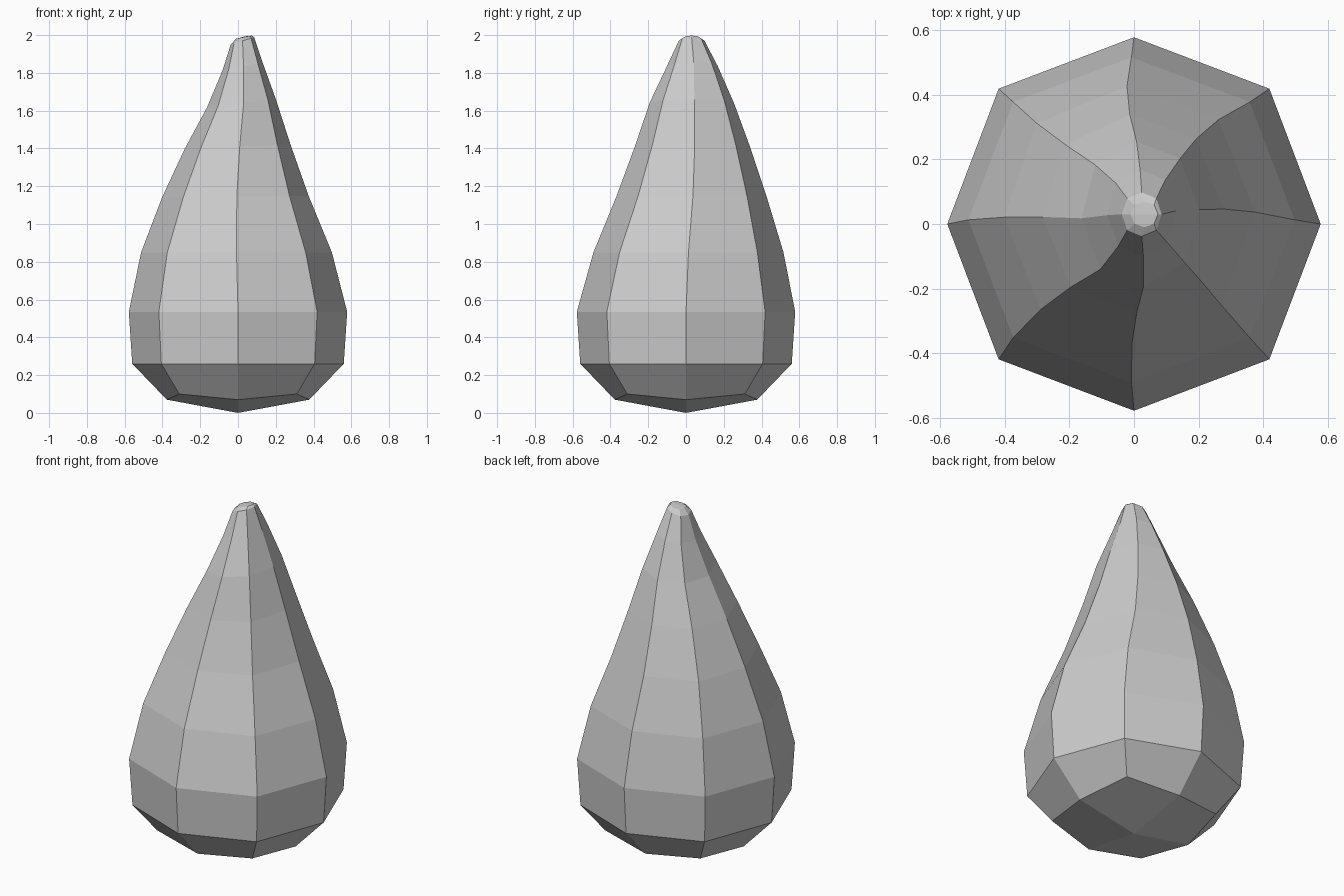
import bpy, bmesh
from math import cos, sin, pi

if "Cube" in bpy.data.objects:
    bpy.data.objects.remove(bpy.data.objects["Cube"])

# Eight-sided rings: z, centre x, centre y, radius x, radius y, x tilt, twist
RINGS = [
    (0.26, 0, 0, 0.56, 0.56, 0, 0),
    (0.535, 0, 0, 0.578, 0.578, 0, 0),
    (0.85, -0.008, 0.013, 0.505, 0.503, 0, 0),
    (1.145, -0.014, 0.029, 0.388, 0.398, 0.01, 0.02),
    (1.41, -0.002, 0.034, 0.28, 0.305, 0.04, 0.04),
    (1.64, 0.019, 0.031, 0.182, 0.224, 0.11, 0.06),
    (1.835, 0.024, 0.034, 0.106, 0.135, 0.2, 0.05),
    (1.97, 0.024, 0.03, 0.062, 0.068, 0.3, 0.0),
    (1.989, 0.032, 0.03, 0.042, 0.04, 0.2, 0.0),
]

bm = bmesh.new()


def ring(z, cx, cy, rx, ry, tilt, twist):
    verts = []
    for i in range(8):
        a = i * pi / 4 + twist
        k = 1.025 if i % 2 else 1.0
        x, y = rx * k * cos(a), ry * k * sin(a)
        verts.append(bm.verts.new((cx + x, cy + y, z + tilt * x)))
    return verts


# Underside ring: squarer, with raised corners
base = []
for i in range(8):
    a = i * pi / 4
    r, z = (0.44, 0.10) if i % 2 else (0.377, 0.07)
    base.append(bm.verts.new((r * cos(a), r * sin(a), z)))

# Four underside quads meeting at the lowest point
bottom = bm.verts.new((0, 0, 0))
for i in range(0, 8, 2):
    bm.faces.new((bottom, base[(i + 2) % 8], base[i + 1], base[i]))

# Walls up to the tip
rings = [base] + [ring(*r) for r in RINGS]
for lo, hi in zip(rings, rings[1:]):
    for i in range(8):
        j = (i + 1) % 8
        bm.faces.new((lo[i], lo[j], hi[j], hi[i]))

# Small quad cap at the tip
tip = bm.verts.new((0.034, 0.03, 1.993))
top = rings[-1]
for i in range(0, 8, 2):
    bm.faces.new((tip, top[i], top[i + 1], top[(i + 2) % 8]))

bmesh.ops.recalc_face_normals(bm, faces=bm.faces)
mesh = bpy.data.meshes.new("teardrop_body")
bm.to_mesh(mesh)
bm.free()
bpy.context.collection.objects.link(bpy.data.objects.new("teardrop_body", mesh))
